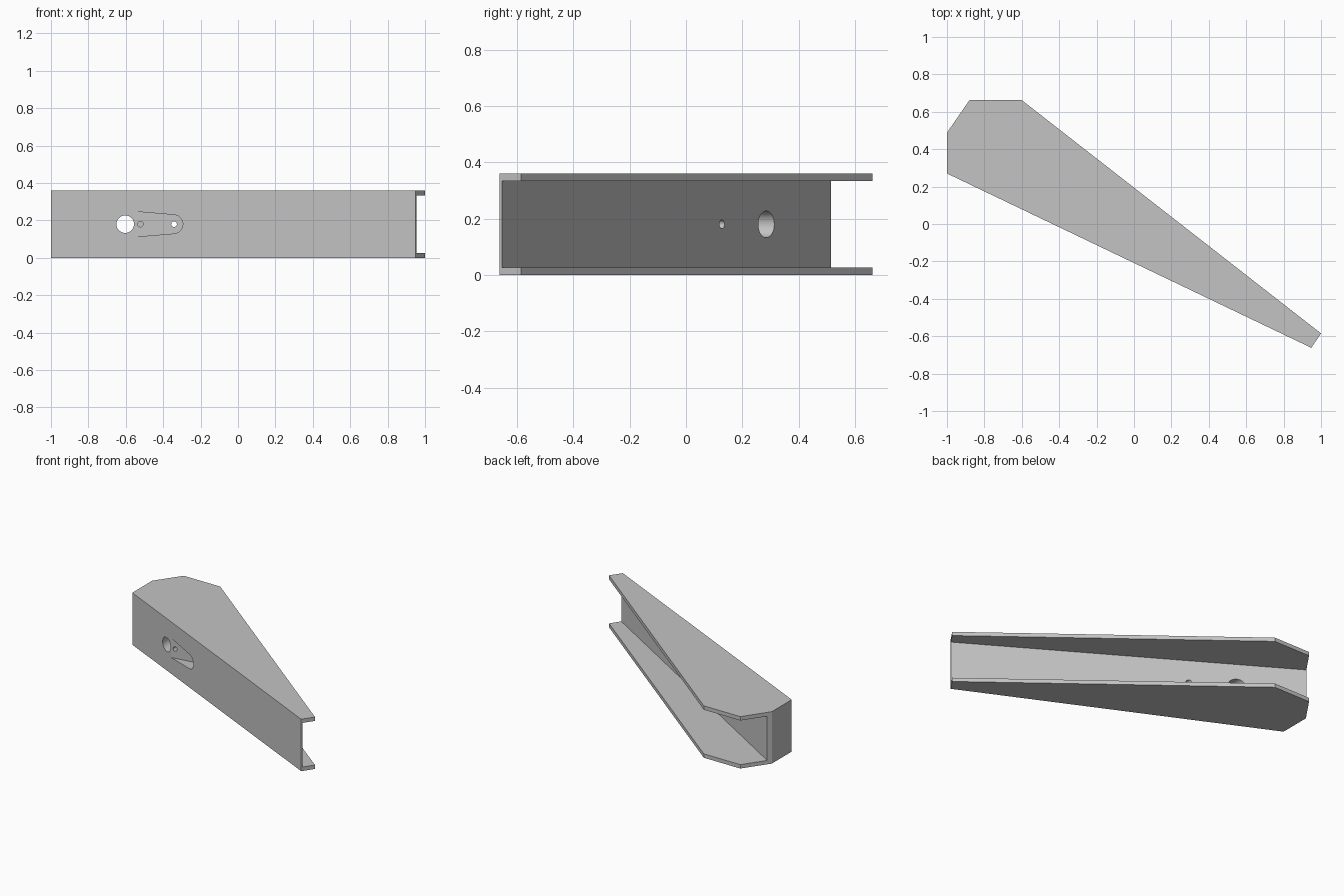
import bpy, bmesh, math
from mathutils import Vector

cube = bpy.data.objects.get("Cube")
if cube:
    bpy.data.objects.remove(cube, do_unlink=True)

HEIGHT, FLANGE, MID = 0.36, 0.027, 0.18

grey = bpy.data.materials.new("plain grey")
grey.use_nodes = True
grey.diffuse_color = (0.55, 0.55, 0.55, 1)
grey.node_tree.nodes["Principled BSDF"].inputs["Base Color"].default_value = grey.diffuse_color


def prism(name, points, extrude):
    """Solid made by extruding a closed outline of 3D points."""
    bm = bmesh.new()
    face = bm.faces.new([bm.verts.new(p) for p in points])
    new = bmesh.ops.extrude_face_region(bm, geom=[face])["geom"]
    verts = [v for v in new if isinstance(v, bmesh.types.BMVert)]
    bmesh.ops.translate(bm, verts=verts, vec=extrude)
    bmesh.ops.recalc_face_normals(bm, faces=bm.faces)
    mesh = bpy.data.meshes.new(name)
    bm.to_mesh(mesh)
    bm.free()
    mesh.materials.append(grey)
    obj = bpy.data.objects.new(name, mesh)
    bpy.context.collection.objects.link(obj)
    return obj


def arc(x, radius, start, end, steps):
    """Points of an arc in the xz plane, centred at mid height."""
    angles = [math.radians(start + (end - start) * i / steps) for i in range(steps + 1)]
    return [(x + radius * math.cos(a), MID + radius * math.sin(a)) for a in angles]


def front_cutter(name, outline, y_from, y_to):
    cutter = prism(name, [(x, y_from, z) for x, z in outline], (0, y_to - y_from, 0))
    cutter.hide_render = True
    return cutter


# Tapered body outline seen from above
outline = [(-1, 0.27), (0.948, -0.662), (1, -0.585),
           (-0.6, 0.662), (-0.88, 0.662), (-1, 0.488)]
bracket = prism("channel_bracket", [(x, y, 0) for x, y in outline], (0, 0, HEIGHT))

# Open channel at the back, leaving two flanges and a wedge-shaped web
a, b = Vector((-0.983, 0.514, FLANGE)), Vector((0.953, -0.653, FLANGE))
along = (b - a).normalized()
out = Vector((-along.y, along.x, 0))
a, b = a - along * 0.3, b + along * 0.3
channel = prism("channel_cutter", [a, b, b + out, a + out], (0, 0, HEIGHT - 2 * FLANGE))
channel.hide_render = True

# Tapered pocket with a round end, and three holes running front to back
pocket = [(-0.57, MID - 0.069)] + arc(-0.345, 0.05, -85, 85, 20) + [(-0.57, MID + 0.069)]
cutters = [
    channel,
    front_cutter("pocket_cutter", pocket, -0.5, 0.055),
    front_cutter("large_hole_cutter", arc(-0.603, 0.047, 0, 360, 40)[:-1], -0.5, 0.8),
    front_cutter("small_hole_cutter", arc(-0.342, 0.015, 0, 360, 24)[:-1], -0.5, 0.8),
    front_cutter("blind_hole_cutter", arc(-0.522, 0.015, 0, 360, 24)[:-1], -0.5, 0.13),
]

bpy.ops.object.select_all(action="DESELECT")
bpy.context.view_layer.objects.active = bracket
bracket.select_set(True)
for cutter in cutters:
    cut = bracket.modifiers.new(cutter.name, "BOOLEAN")
    cut.operation = "DIFFERENCE"
    cut.solver = "EXACT"
    cut.object = cutter
    bpy.ops.object.modifier_apply(modifier=cut.name)
    bpy.data.objects.remove(cutter, do_unlink=True)

# Round hole walls stay smooth, all other edges sharp
bpy.ops.object.shade_smooth_by_angle(angle=math.radians(20))
